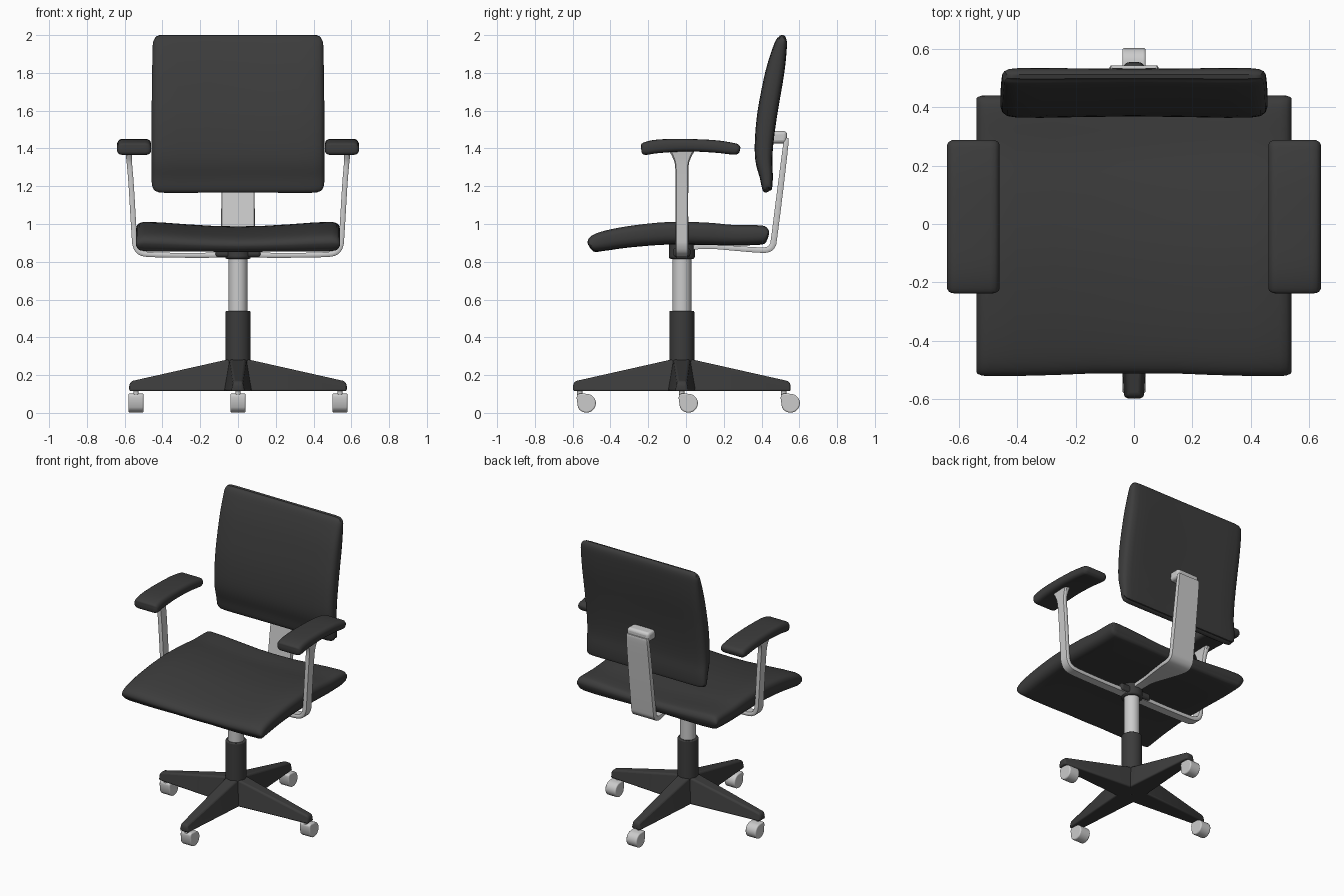
import bpy, bmesh, math
from mathutils import Vector, Matrix

if "Cube" in bpy.data.objects:
    bpy.data.objects.remove(bpy.data.objects["Cube"])

dark = bpy.data.materials.new("dark")
dark.diffuse_color = (0.045, 0.045, 0.045, 1)
dark.use_nodes = True
dark.node_tree.nodes["Principled BSDF"].inputs["Base Color"].default_value = dark.diffuse_color
CY = -0.022  # y of the column axis


def finish(name, bm, mat=None, bevel=0):
    bmesh.ops.recalc_face_normals(bm, faces=bm.faces)
    me = bpy.data.meshes.new(name)
    bm.to_mesh(me)
    bm.free()
    ob = bpy.data.objects.new(name, me)
    bpy.context.collection.objects.link(ob)
    if mat:
        me.materials.append(mat)
    if bevel:
        m = ob.modifiers.new("bevel", "BEVEL")
        m.width, m.segments, m.limit_method = bevel, 3, "ANGLE"
    bpy.ops.object.select_all(action="DESELECT")
    ob.select_set(True)
    bpy.context.view_layer.objects.active = ob
    bpy.ops.object.shade_smooth_by_angle(angle=math.radians(40))
    return ob


def smooth(pts, n=4):
    """Catmull-Rom curve through the points."""
    p = [Vector(q) for q in pts]
    p = [p[0]] + p + [p[-1]]
    out = []
    for a, b, c, d in zip(p, p[1:], p[2:], p[3:]):
        for i in range(n):
            t = i / n
            out.append(0.5 * (2 * b + (c - a) * t + (2 * a - 5 * b + 4 * c - d) * t * t
                              + (3 * b - a - 3 * c + d) * t ** 3))
    return out + [p[-1]]


def slab(name, line, stations, place, mat=None):
    """Centreline (a, b, half thickness, half width) lofted across its width.
    Each station is (side, thickness factor, length factor, lift)."""
    line = smooth(line)
    n = len(line)
    mid = (line[0] + line[-1]) / 2
    bm = bmesh.new()
    rings = []
    for t, k, s, lift in stations:
        up, low = [], []
        for i, p in enumerate(line):
            d = line[min(i + 1, n - 1)] - line[max(i - 1, 0)]
            nrm = Vector((-d[1], d[0])).normalized() * p[2] * k
            c = Vector((mid[0] + (p[0] - mid[0]) * s, mid[1] + (p[1] - mid[1]) * s + lift))
            up.append(bm.verts.new(place(*(c + nrm), t * p[3])))
            low.append(bm.verts.new(place(*(c - nrm), t * p[3])))
        rings.append(up + low[::-1])
    m = 2 * n
    for r, q in zip(rings, rings[1:]):
        for i in range(m):
            j = (i + 1) % m
            bm.faces.new((r[i], r[j], q[j], q[i]))
    for r in (rings[0], rings[-1]):
        for i in range(n - 1):
            bm.faces.new((r[i], r[i + 1], r[m - 2 - i], r[m - 1 - i]))
    return finish(name, bm, mat)


def mirror(half):
    """Mirror stations given from the outer edge inward."""
    return half + [(-t, k, s, l) for t, k, s, l in half[::-1] if t != 0]


def cylinder(name, r, z0, z1, x=0, y=CY, mat=None, bevel=0.006):
    bm = bmesh.new()
    bmesh.ops.create_cone(bm, cap_ends=True, segments=32, radius1=r, radius2=r, depth=z1 - z0,
                          matrix=Matrix.Translation((x, y, (z0 + z1) / 2)))
    return finish(name, bm, mat, bevel)


side_plane = lambda a, b, t: (t, a, b)

# seat
slab("seat", [(-.513, .885, .012, .54), (-.498, .892, .038, .54), (-.44, .91, .05, .54),
              (-.3, .934, .055, .54), (-.1, .952, .058, .54), (.1, .95, .058, .54),
              (.25, .942, .053, .54), (.39, .943, .05, .54), (.425, .942, .038, .54),
              (.437, .94, .012, .54)],
     mirror([(-1, .3, .985, .005), (-.99, .62, .993, .004), (-.965, .88, 1, .001), (-.92, 1, 1, 0),
             (-.75, 1, 1, -.003), (-.5, .9, .995, -.007), (-.25, .82, .985, -.01),
             (0, .8, .985, -.012)]), side_plane, dark)

# backrest
slab("backrest", [(.433, 1.17, .01, .44), (.43, 1.183, .025, .455), (.425, 1.25, .035, .457),
                  (.412, 1.34, .045, .457), (.415, 1.45, .05, .457), (.433, 1.6, .053, .457),
                  (.47, 1.8, .05, .455), (.497, 1.93, .037, .452), (.507, 1.98, .025, .45),
                  (.505, 2.0, .008, .44)],
     mirror([(-1, .3, .95, 0), (-.985, .65, .98, 0), (-.95, .88, .995, 0), (-.88, .98, 1, 0),
             (-.7, 1, 1, 0), (-.35, .94, 1, 0), (0, .9, 1, 0)]), side_plane, dark)

# back support strip and its connector to the backrest
strip = mirror([(-1, .4, 1, 0), (-.95, 1, 1, 0)])
slab("back_support", [(.0, .875, .012, .03), (.13, .88, .012, .035), (.25, .872, .013, .06),
                      (.37, .863, .014, .085), (.43, .864, .015, .09), (.457, .885, .016, .09),
                      (.467, .93, .016, .09), (.495, 1.15, .016, .088), (.527, 1.41, .014, .085),
                      (.532, 1.455, .01, .08)], strip, side_plane)
bm = bmesh.new()
bmesh.ops.create_cube(bm, size=1, matrix=Matrix.Translation((0, .49, 1.46))
                      @ Matrix.Diagonal((.17, .09, .065, 1)))
finish("back_connector", bm, None, .018)

# armrests and their bent supports
for sx, side in ((-1, "left"), (1, "right")):
    slab(side + "_armrest",
         [(-.237, 1.395, .012, .09), (-.224, 1.397, .032, .09), (-.15, 1.411, .036, .09),
          (0, 1.417, .033, .09), (.15, 1.411, .033, .09), (.25, 1.398, .031, .09),
          (.275, 1.395, .025, .09), (.286, 1.393, .012, .09)],
         mirror([(-1, .35, .94, 0), (-.94, .72, .975, 0), (-.82, .95, .995, 0), (-.65, 1, 1, 0)]),
         lambda a, b, t: (sx * .55 + t, a, b), dark)
    slab(side + "_arm_support",
         [(0, .84, .016, .034), (.2, .834, .013, .034), (.44, .837, .013, .034),
          (.515, .848, .014, .034), (.543, .885, .014, .034), (.55, .95, .014, .034),
          (.565, 1.2, .014, .034), (.574, 1.31, .014, .036), (.577, 1.355, .016, .05),
          (.578, 1.39, .02, .07)],
         mirror([(-1, .5, 1, 0), (-.85, 1, 1, 0)]), lambda a, b, t: (sx * a, CY + t, b))

# column and hub under the seat
cylinder("lower_column", .066, .118, .54, mat=dark)
cylinder("upper_column", .05, .5, .86)
cylinder("seat_hub", .069, .815, .91, mat=dark, bevel=.012)
bm = bmesh.new()
bmesh.ops.create_cube(bm, size=1, matrix=Matrix.Translation((0, CY, .85))
                      @ Matrix.Diagonal((.24, .09, .05, 1)))
finish("hub_bracket", bm, dark, .015)

# four tapered base legs, each with a trailing caster
for i in range(4):
    ang = i * math.pi / 2
    bm = bmesh.new()
    rings = []
    for r, lo, hi, top in ((0, .078, .045, .295), (.565, .036, .024, .168), (.576, .03, .022, .15)):
        rings.append([bm.verts.new((r, y, z)) for y, z in
                      ((-lo, .115), (lo, .115), (hi, top), (-hi, top))])
    for a, b in zip(rings, rings[1:]):
        for j in range(4):
            k = (j + 1) % 4
            bm.faces.new((a[j], a[k], b[k], b[j]))
    bm.faces.new(rings[0])
    bm.faces.new(rings[-1])
    bm.transform(Matrix.Translation((0, CY, 0)) @ Matrix.Rotation(ang, 4, "Z"))
    finish(f"base_leg_{i + 1}", bm, dark, .01)

    x, y = .54 * math.cos(ang), CY + .54 * math.sin(ang)
    cylinder(f"caster_stem_{i + 1}", .014, .08, .13, x, y, bevel=0)
    prof = [(.05 * math.cos(math.radians(d)), .051 + .05 * math.sin(math.radians(d)))
            for d in range(85, -160, -15)] + [(-.052, .078), (-.05, .095), (-.038, .103)]
    bm = bmesh.new()
    f = bm.faces.new([bm.verts.new((x - .04, y + .035 + p, q)) for p, q in prof])
    ext = bmesh.ops.extrude_face_region(bm, geom=[f])["geom"]
    bmesh.ops.translate(bm, vec=(.08, 0, 0), verts=[v for v in ext if isinstance(v, bmesh.types.BMVert)])
    finish(f"caster_{i + 1}", bm, None, .01)
